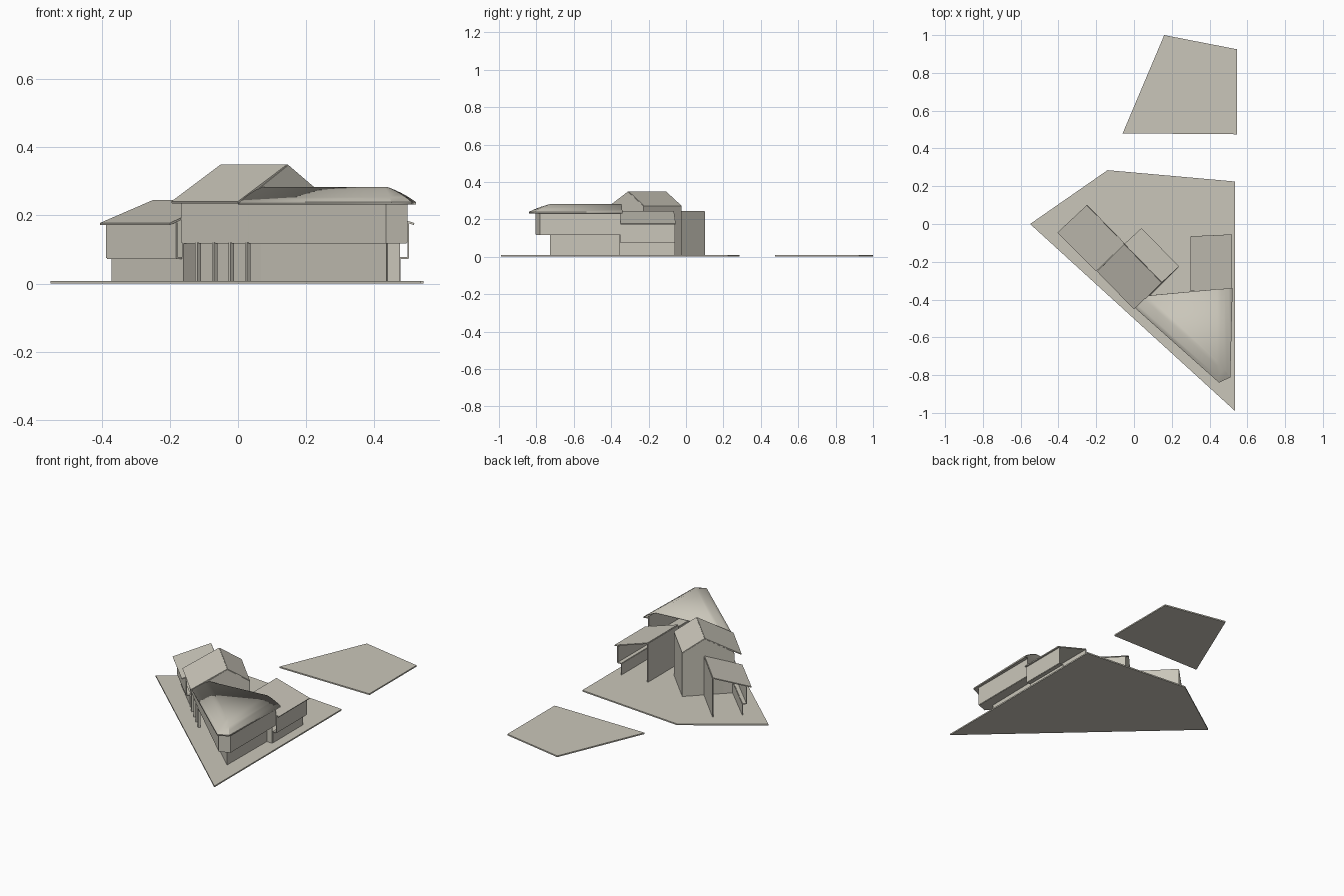
import bpy
from mathutils import Vector

cube = bpy.data.objects.get("Cube")
if cube:
    bpy.data.objects.remove(cube, do_unlink=True)

stone = bpy.data.materials.new("warm grey")
stone.use_nodes = True
colour = (0.59, 0.565, 0.49, 1)
stone.diffuse_color = colour
stone.node_tree.nodes["Principled BSDF"].inputs["Base Color"].default_value = colour


def build(name, verts, faces, thick=0.0, offset=0.0):
    mesh = bpy.data.meshes.new(name)
    mesh.from_pydata([tuple(v) for v in verts], [], faces)
    mesh.materials.append(stone)
    obj = bpy.data.objects.new(name, mesh)
    bpy.context.collection.objects.link(obj)
    if thick:
        mod = obj.modifiers.new("Thickness", "SOLIDIFY")
        mod.thickness, mod.offset = thick, offset
    return obj


def sheet(name, pts, thick=0.005):
    """One flat panel through the given 3D corners."""
    return build(name, pts, [list(range(len(pts)))], thick)


def flat(name, pts, z, thick):
    return sheet(name, [(x, y, z) for x, y in pts], thick)


def wall(name, path, z0, z1, thick=0.005):
    """Upright wall following a plan path."""
    n = len(path)
    verts = [(x, y, z) for z in (z0, z1) for x, y in path]
    return build(name, verts, [(i, i + 1, n + i + 1, n + i) for i in range(n - 1)], thick)


GROUND, FLOOR, EAVE = 0.004, 0.12, 0.238

# Ground plates
flat("main_ground", [(-0.55, 0), (0.535, -0.99), (0.535, 0.225), (-0.14, 0.285)], 0.004, 0.008)
flat("rear_ground", [(-0.06, 0.48), (0.545, 0.475), (0.545, 0.925), (0.16, 1)], 0.004, 0.008)


def shed_wing(name, low, high, upper, lower):
    """Wing with a single-slope roof, tall plain back and stepped front wall."""
    sheet(name + "_roof", [(*low[0], 0.175), (*low[1], 0.175),
                           (*high[1], 0.242), (*high[0], 0.242)], 0.006)
    wall(name + "_back_wall", high, GROUND, 0.241)
    wall(name + "_upper_wall", upper, 0.075, 0.18)
    wall(name + "_lower_wall", lower, GROUND, 0.075)
    flat(name + "_soffit", upper + lower[::-1], 0.075, 0.005)


shed_wing("west_wing", [(-0.405, -0.045), (-0.2, -0.25)], [(-0.25, 0.1), (-0.05, -0.105)],
          [(-0.385, -0.03), (-0.18, -0.235)], [(-0.37, -0.013), (-0.16, -0.22)])
shed_wing("east_wing", [(0.517, -0.35), (0.517, -0.055)], [(0.302, -0.355), (0.302, -0.065)],
          [(0.5, -0.35), (0.5, -0.06)], [(0.475, -0.35), (0.475, -0.06)])
wall("east_wing_side", [(0.435, -0.352), (0.475, -0.352)], GROUND, FLOOR)

# Tall central block: uneven gable roof running north-west to south-east
run = Vector((0.195, -0.2, 0))
eave = Vector((-0.195, -0.25, EAVE))
ridge = Vector((-0.05, -0.108, 0.347))
back = Vector((0.04, -0.025, 0.27))
for name, a, b in (("front", eave, ridge), ("back", ridge, back)):
    sheet("central_roof_" + name, [a, a + run, b + run, b], 0.006)
gable = [(0.04, -0.025, GROUND), back, ridge, (-0.165, -0.222, 0.255),
         (-0.165, -0.222, FLOOR), (-0.12, -0.185, FLOOR), (-0.12, -0.185, GROUND)]
for name, shift in (("west", Vector()), ("east", run)):
    sheet("central_gable_" + name, [Vector(p) + shift for p in gable])
wall("central_back_wall", [back.xy, (back + run).xy], GROUND, back.z)

# Upper storey overhanging the recessed ground storey
upper = [(-0.165, -0.222), (0.03, -0.417), (0.435, -0.803), (0.495, -0.78), (0.495, -0.35)]
lower = [(-0.12, -0.185), (0.07, -0.385), (0.435, -0.725), (0.438, -0.35)]
wall("upper_wall", upper, FLOOR, 0.245)
wall("lower_wall", lower, GROUND, FLOOR)
flat("overhang_soffit", upper + lower[::-1], FLOOR, 0.005)

# Porch end wall and posts
wall("porch_end_wall", [(-0.162, -0.225), (-0.12, -0.185)], GROUND, FLOOR)
for i in range(4):
    x = -0.118 + 0.0485 * i
    y = -0.385 - x
    wall(f"porch_post_{i + 1}", [(x - 0.004, y - 0.004), (x + 0.006, y + 0.006)],
         GROUND, FLOOR, 0.01)

# Front wing roof: softly curved hips around a flat top
outer = [(0, -0.44), (0.45, -0.84), (0.51, -0.812), (0.522, -0.34)]
inner = [(0.065, -0.38), (0.432, -0.72), (0.44, -0.72), (0.44, -0.345)]
verts, faces = [(x, y, 0.232) for x, y in outer], []
STEPS = 4
for s in range(STEPS + 1):
    t = s / STEPS
    z = 0.24 + 0.043 * (t + 0.35 * t * (1 - t))
    verts += [(*Vector(o).lerp(Vector(i), t), z) for o, i in zip(outer, inner)]
for ring in range(STEPS + 1):
    for i in range(3):
        a = ring * 4 + i
        faces.append((a, a + 1, a + 5, a + 4))
top = (STEPS + 1) * 4
faces.append((top, top + 1, top + 2, top + 3))
roof = build("front_wing_roof", verts, faces, 0.004, -1)
bpy.ops.object.select_all(action="DESELECT")
roof.select_set(True)
bpy.context.view_layer.objects.active = roof
bpy.ops.object.shade_smooth_by_angle(angle=0.5)

# Eave underside
flat("front_wing_eave", outer + upper[:0:-1], 0.234, 0.004)
